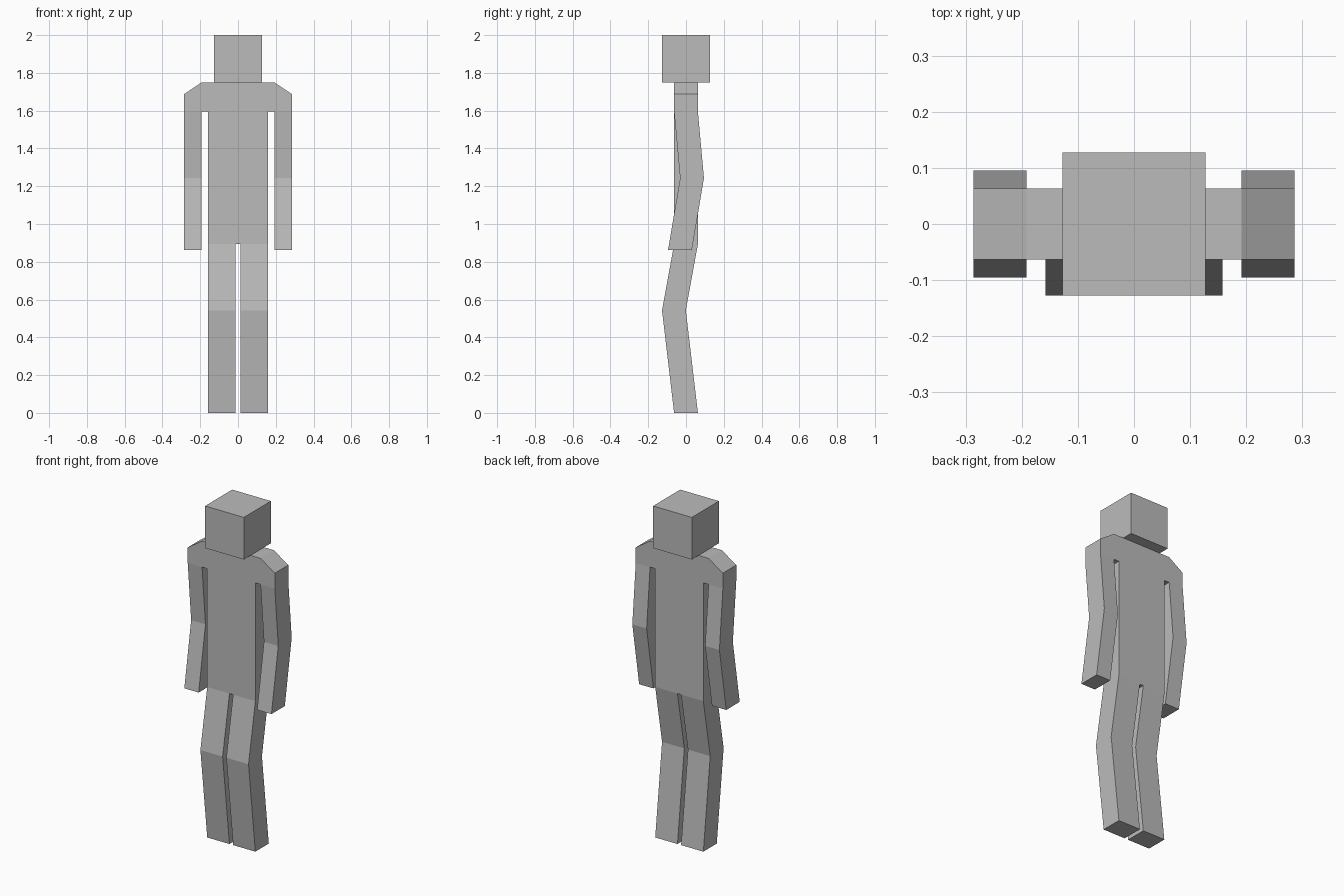
import bpy
import bmesh

cube = bpy.data.objects.get("Cube")
if cube:
    bpy.data.objects.remove(cube)

grey = bpy.data.materials.new("plain_grey")
grey.use_nodes = True
colour = (0.5, 0.5, 0.5, 1)
grey.diffuse_color = colour
grey.node_tree.nodes["Principled BSDF"].inputs["Base Color"].default_value = colour

DEPTH = 0.063      # half thickness of torso and limbs
HEAD = 0.127       # half width of the head
HIP, ARMPIT, NECK = 0.893, 1.595, 1.75
LEG_X = (0.012, 0.158)
ARM_X = (0.192, 0.286)


def finish(name, bm):
    bmesh.ops.recalc_face_normals(bm, faces=bm.faces)
    mesh = bpy.data.meshes.new(name)
    bm.to_mesh(mesh)
    bm.free()
    mesh.materials.append(grey)
    obj = bpy.data.objects.new(name, mesh)
    bpy.context.collection.objects.link(obj)
    return obj


def limb(name, side, x_range, path):
    """Square tube through (y, z) centres, open at the top joint, capped at the end."""
    bm = bmesh.new()
    x0, x1 = (side * x for x in x_range)
    rings = [[bm.verts.new(p) for p in ((x0, y - DEPTH, z), (x1, y - DEPTH, z),
                                        (x1, y + DEPTH, z), (x0, y + DEPTH, z))]
             for y, z in path]
    for a, b in zip(rings, rings[1:]):
        for i in range(4):
            j = (i + 1) % 4
            bm.faces.new((a[i], a[j], b[j], b[i]))
    bm.faces.new(rings[-1])
    return finish(name, bm)


# Head
bm = bmesh.new()
bmesh.ops.create_cube(bm, size=2 * HEAD)
head = finish("head", bm)
head.scale.z = 0.25 / (2 * HEAD)
head.location.z = 1.875

# Torso with sloped shoulders, left open where the limbs join
half = [(LEG_X[0], HIP), (LEG_X[1], HIP), (LEG_X[1], ARMPIT), (ARM_X[0], ARMPIT),
        (ARM_X[1], ARMPIT), (ARM_X[1], 1.687), (ARM_X[0], NECK)]
outline = half + [(-x, z) for x, z in reversed(half)]
bm = bmesh.new()
front = [bm.verts.new((x, -DEPTH, z)) for x, z in outline]
back = [bm.verts.new((x, DEPTH, z)) for x, z in outline]
bm.faces.new(front)
bm.faces.new(back[::-1])
for i, (x, z) in enumerate(outline):
    j = (i + 1) % len(outline)
    joint = outline[j][1] == z < NECK and abs(outline[j][0] - x) > 0.08
    if not joint:
        bm.faces.new((front[i], front[j], back[j], back[i]))
finish("torso", bm)

# Arms bend back at the elbow, legs bend forward at the knee
for side, label in ((1, "left"), (-1, "right")):
    limb(label + "_arm", side, ARM_X, [(0, ARMPIT), (0.032, 1.243), (-0.032, 0.863)])
    limb(label + "_leg", side, LEG_X, [(0, HIP), (-0.064, 0.543), (0, 0)])
